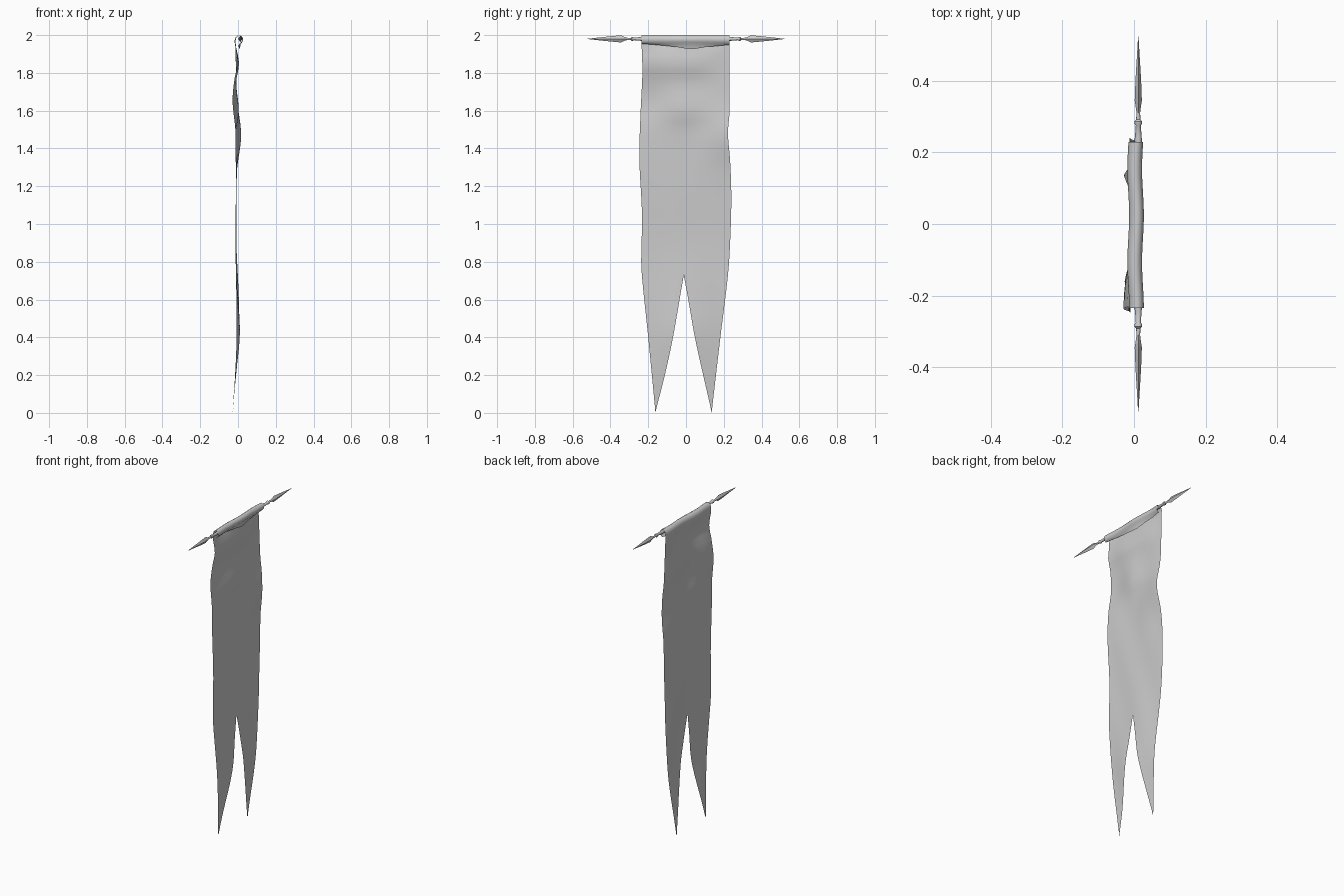
import bpy, bmesh, math

if "Cube" in bpy.data.objects:
    bpy.data.objects.remove(bpy.data.objects["Cube"])


def interp(table, z):
    # smooth (Catmull-Rom style) lookup in a table of (z, value), z descending
    if z >= table[0][0]:
        return table[0][1]
    for i in range(len(table) - 1):
        (z0, a), (z1, b) = table[i], table[i + 1]
        if z >= z1:
            zp, p = table[max(i - 1, 0)]
            zn, n = table[min(i + 2, len(table) - 1)]
            t = (z - z0) / (z1 - z0)
            h = z1 - z0
            m0 = (b - p) / (z1 - zp) * h
            m1 = (n - a) / (zn - z0) * h
            return ((2*t**3 - 3*t**2 + 1) * a + (t**3 - 2*t**2 + t) * m0
                    + (3*t**2 - 2*t**3) * b + (t**3 - t**2) * m1)
    return table[-1][1]


def make_object(name, bm):
    bmesh.ops.remove_doubles(bm, verts=bm.verts, dist=0.0003)
    me = bpy.data.meshes.new(name)
    bm.to_mesh(me)
    bm.free()
    ob = bpy.data.objects.new(name, me)
    bpy.context.collection.objects.link(ob)
    return ob


def shade(ob, angle):
    bpy.ops.object.select_all(action='DESELECT')
    ob.select_set(True)
    bpy.context.view_layer.objects.active = ob
    bpy.ops.object.shade_smooth_by_angle(angle=math.radians(angle))


# Cloth outline: y of both outer edges and of both sides of the notch
OUTER = {-1: [(1.95, -.235), (1.8, -.231), (1.6, -.24), (1.35, -.247), (1.05, -.233),
              (.8, -.237), (.7, -.231), (.4, -.2), (0.005, -.162)],
         1: [(1.95, .229), (1.6, .231), (1.48, .222), (1.33, .234), (1.12, .24),
             (.85, .231), (.7, .219), (.4, .182), (0.005, .136)]}
INNER = {-1: [(.73, -.012), (.6, -.034), (.4, -.069), (.2, -.112), (0.005, -.162)],
         1: [(.73, -.012), (.6, .012), (.4, .047), (.2, .091), (0.005, .136)]}

# Cloth depth: x along the left edge, the middle and the right edge
X_LEFT = [(1.93, -.012), (1.85, -.002), (1.77, -.018), (1.65, -.029), (1.5, -.014),
          (1.3, -.01), (.9, -.013), (.4, -.008), (0, -.027)]
X_MID = [(1.93, -.008), (1.85, .006), (1.75, -.01), (1.6, .002), (1.5, -.01),
         (1.2, -.008), (.9, -.011), (.6, .005), (.4, .011), (0, -.027)]
X_RIGHT = [(1.93, -.014), (1.8, -.01), (1.65, -.004), (1.47, .017), (1.3, -.004),
           (1.2, -.01), (.9, -.013), (.4, -.004), (0, -.03)]


def cloth_x(y, z):
    u = max(-1, min(1, y / .235))
    side = interp(X_LEFT if u < 0 else X_RIGHT, z)
    k = u * u * (3 - 2 * abs(u))
    ripple = .0025 * math.sin(22 * y + 9 * z) * (1 - u * u)
    return interp(X_MID, z) * (1 - k) + side * k + ripple


# Rolled top edge, then the loose flap over the rod
CURL = [(-.014, 1.95), (-.016, 1.97), (-.010, 1.989), (.004, 1.999), (.017, 1.994),
        (.025, 1.98), (.021, 1.964), (.012, 1.953)]
FLAP = [(-.24, 1.955), (-.12, 1.945), (-.05, 1.937), (.03, 1.926), (.1, 1.936), (.24, 1.95)]
flap_table = list(reversed(FLAP))

N = 14
levels = [.005 + i * .035 for i in range(20)] + [.70, .73] + [.765 + i * .0388 for i in range(31)]
bm = bmesh.new()
for s in (-1, 1):
    rows = []
    for z in levels:
        a, b = interp(INNER[s], z), interp(OUTER[s], z)
        ys = [a + (b - a) * i / N for i in range(N + 1)]
        drop = .005 if z < .01 else 0
        rows.append([bm.verts.new((cloth_x(y, z), y, z - drop)) for y in ys])
    a, b = -.012, interp(OUTER[s], 1.95)
    ys = [a + (b - a) * i / N for i in range(N + 1)]
    for cx, cz in CURL:
        rows.append([bm.verts.new((cx + .0025 * math.sin(24 * y + 1), y, cz)) for y in ys])
    rows.append([bm.verts.new((.006 + .003 * math.sin(24 * y + 1), y,
                               interp(flap_table, y))) for y in ys])
    for r0, r1 in zip(rows, rows[1:]):
        for i in range(N):
            q = [r0[i], r0[i + 1], r1[i + 1], r1[i]]
            bm.faces.new(q if s > 0 else q[::-1])
shade(make_object("banner_cloth", bm), 80)


# Lathed parts along y: rings of (y, half width in x, half height in z)
def spindle(name, rings, sides, angle, sign=1):
    bm = bmesh.new()
    loops = []
    for y, rx, rz in rings:
        loops.append([bm.verts.new((.012 + rx * math.cos(2 * math.pi * i / sides), sign * y,
                                    1.98 + rz * math.sin(2 * math.pi * i / sides)))
                      for i in range(sides)])
    for p, q in zip(loops, loops[1:]):
        for i in range(sides):
            j = (i + 1) % sides
            bm.faces.new((p[i], p[j], q[j], q[i]))
    bm.faces.new(loops[0])
    bm.faces.new(loops[-1])
    bmesh.ops.recalc_face_normals(bm, faces=bm.faces)
    shade(make_object(name, bm), angle)


spindle("rod", [(-.24, .01, .01), (.24, .01, .01)], 12, 40)
for s, side in ((-1, "left"), (1, "right")):
    # Turned collar beyond the cloth
    spindle("collar_" + side, [(.235, .010, .010), (.275, .007, .007), (.281, .011, .011),
                               (.287, .011, .011), (.292, .006, .006), (.315, .005, .006)],
            12, 40, s)
    # Four-sided spear point
    spindle("spear_point_" + side, [(.31, .005, .006), (.325, .007, .010), (.345, .010, .019),
                                    (.40, .008, .014), (.524, .0006, .0006)], 4, 20, s)
